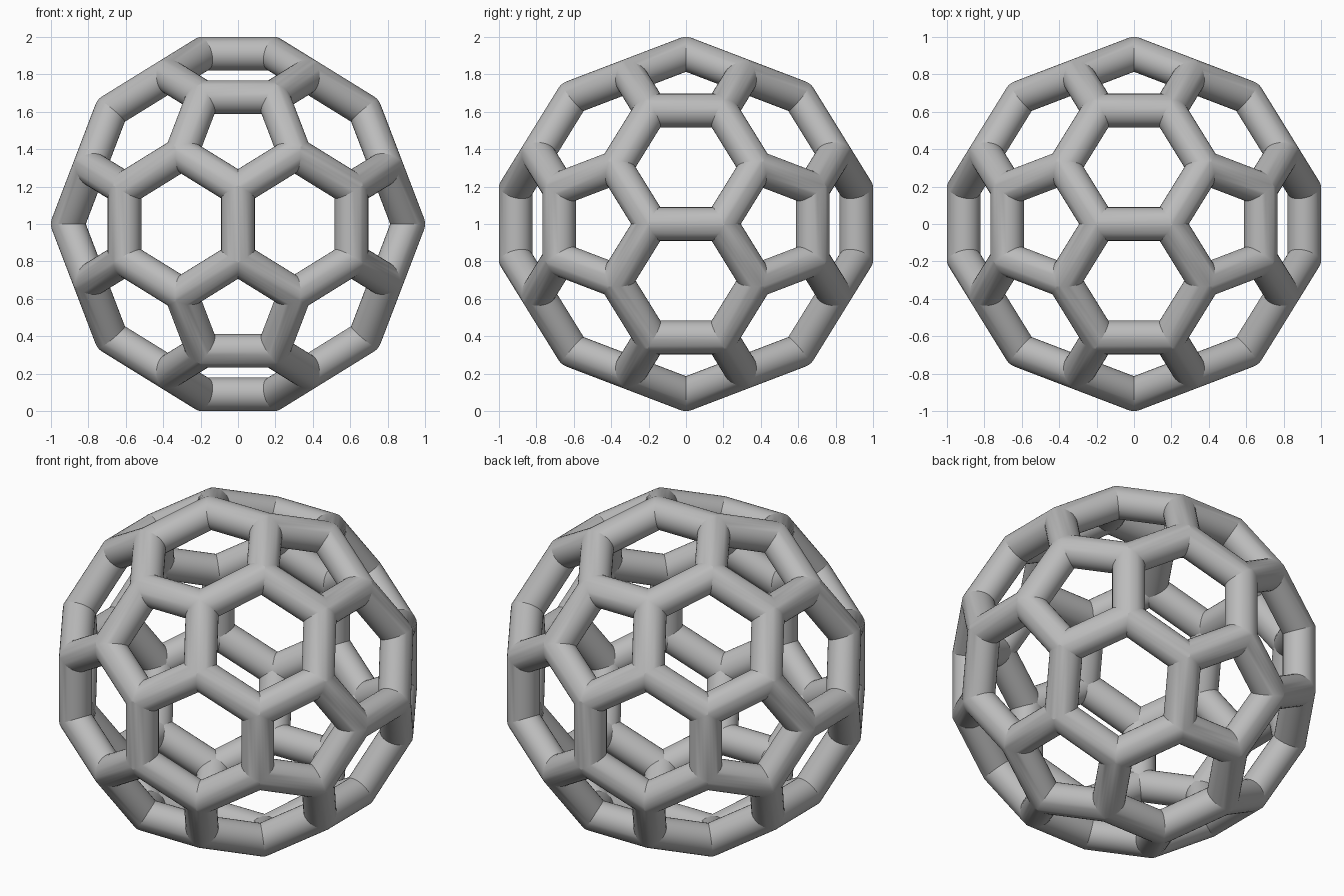
import bpy, bmesh, math
from itertools import product, combinations
from mathutils import Vector

cube = bpy.data.objects.get("Cube")
if cube:
    bpy.data.objects.remove(cube, do_unlink=True)

PHI = (1 + math.sqrt(5)) / 2
RADIUS = 0.09              # strut radius
SIDES = 32
SCALE = (1 - RADIUS) / (3 * PHI)
CENTRE = Vector((0, 0, 1))

# Joints: corners of a truncated icosahedron
joints = set()
for base in ((1, 0, 3 * PHI), (2 + PHI, 1, 2 * PHI), (2, PHI, PHI ** 3)):
    for signs in product((1, -1), repeat=3):
        p = [c * s + 0.0 for c, s in zip(base, signs)]
        for k in range(3):
            joints.add(tuple(p[k:] + p[:k]))
joints = [Vector(j) * SCALE for j in sorted(joints)]

# Struts join the nearest joints
edges = [(a, b) for a, b in combinations(range(len(joints)), 2)
         if (joints[a] - joints[b]).length < 2.1 * SCALE]
near = {i: [] for i in range(len(joints))}
for a, b in edges:
    near[a].append(b)
    near[b].append(a)


def mitred_end(point, start, other):
    """Slide a rim point along its strut to the mitre with the neighbours."""
    v = joints[start]
    d = (joints[other] - v).normalized()
    slides = []
    for n in near[start]:
        if n != other:
            normal = d - (joints[n] - v).normalized()
            slides.append((v - point).dot(normal) / d.dot(normal))
    return point + d * max(slides)


bm = bmesh.new()
for a, b in edges:
    mid = (joints[a] + joints[b]) / 2
    out = mid.normalized()
    side = out.cross(joints[b] - joints[a]).normalized()
    rims = ([], [])
    for i in range(SIDES):
        t = math.tau * i / SIDES
        p = mid + RADIUS * (math.cos(t) * out + math.sin(t) * side)
        rims[0].append(bm.verts.new(mitred_end(p, a, b) + CENTRE))
        rims[1].append(bm.verts.new(mitred_end(p, b, a) + CENTRE))
    for i in range(SIDES):
        j = (i + 1) % SIDES
        bm.faces.new((rims[0][i], rims[0][j], rims[1][j], rims[1][i]))

# Weld the mitred rims into one closed lattice
bmesh.ops.remove_doubles(bm, verts=bm.verts, dist=0.0005)
bmesh.ops.recalc_face_normals(bm, faces=bm.faces)
mesh = bpy.data.meshes.new("lattice_ball")
bm.to_mesh(mesh)
bm.free()

ball = bpy.data.objects.new("lattice_ball", mesh)
bpy.context.collection.objects.link(ball)

# Plain grey finish
grey = bpy.data.materials.new("plain grey")
grey.use_nodes = True
colour = (0.5, 0.5, 0.5, 1)
grey.diffuse_color = colour
grey.node_tree.nodes["Principled BSDF"].inputs["Base Color"].default_value = colour
mesh.materials.append(grey)

# Smooth tubes, crisp mitres
bpy.ops.object.select_all(action='DESELECT')
ball.select_set(True)
bpy.context.view_layer.objects.active = ball
bpy.ops.object.shade_smooth_by_angle(angle=math.radians(15))
